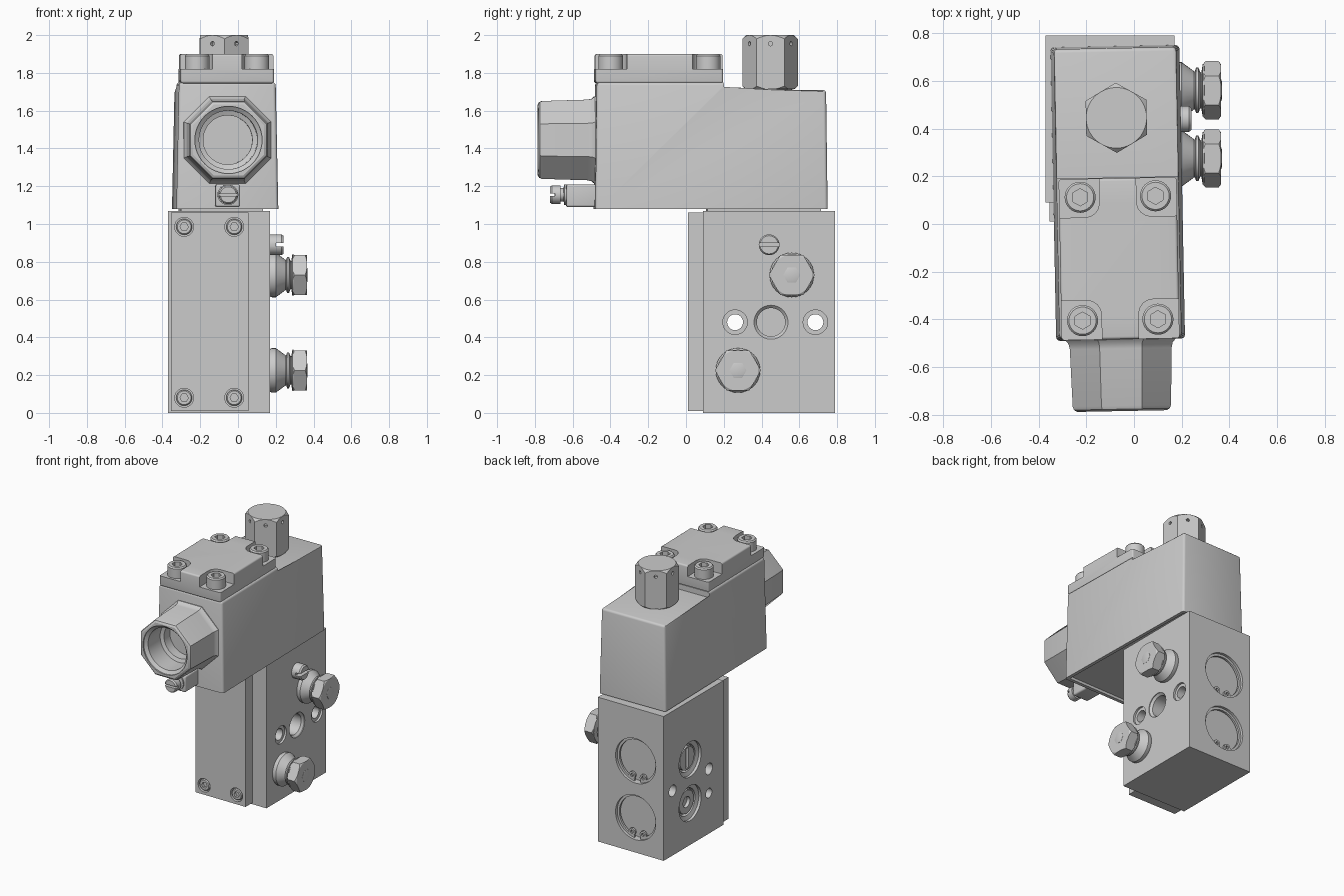
import bpy, bmesh
from math import pi, sin, cos, radians
from mathutils import Vector, Matrix

if "Cube" in bpy.data.objects:
    bpy.data.objects.remove(bpy.data.objects["Cube"])

def finish(name, bm):
    bmesh.ops.recalc_face_normals(bm, faces=bm.faces)
    me = bpy.data.meshes.new(name)
    bm.to_mesh(me)
    bm.free()
    ob = bpy.data.objects.new(name, me)
    bpy.context.collection.objects.link(ob)
    return ob

def lathe(name, profile, loc, axis=(0, 0, 1), n=32, phase=0.0):
    """Revolve (radius, height) points round an axis; few sides give a prism."""
    bm = bmesh.new()
    rings = [[bm.verts.new((r * cos(phase + 2 * pi * i / n), r * sin(phase + 2 * pi * i / n), h))
              for i in range(n)] for r, h in profile]
    for a, b in zip(rings, rings[1:]):
        for i in range(n):
            bm.faces.new((a[i], a[(i + 1) % n], b[(i + 1) % n], b[i]))
    bm.faces.new(rings[0])
    bm.faces.new(rings[-1])
    rot = Matrix() if axis[2] else Vector(axis).to_track_quat('Z', 'Y').to_matrix().to_4x4()
    bm.transform(Matrix.Translation(loc) @ rot)
    return finish(name, bm)

def cyl(name, r, h0, h1, loc, axis=(0, 0, 1), n=32, phase=0.0):
    return lathe(name, [(r, h0), (r, h1)], loc, axis, n, phase)

def box(name, x, y, z, bevel=0.0, upright_only=False):
    bm = bmesh.new()
    bmesh.ops.create_cube(bm, size=1)
    for v in bm.verts:
        v.co = [(s[0] + s[1]) / 2 + c * (s[1] - s[0]) for c, s in zip(v.co, (x, y, z))]
    if bevel:
        edges = [e for e in bm.edges if not upright_only
                 or abs(e.verts[0].co.z - e.verts[1].co.z) > 1e-4]
        bmesh.ops.bevel(bm, geom=edges, offset=bevel, segments=4, profile=0.5, affect='EDGES')
    return finish(name, bm)

def combine(ob, cutters, op='DIFFERENCE'):
    for c in cutters:
        m = ob.modifiers.new("bool", 'BOOLEAN')
        m.operation, m.solver, m.object = op, 'EXACT', c
    bpy.context.view_layer.update()
    me = bpy.data.meshes.new_from_object(ob.evaluated_get(bpy.context.evaluated_depsgraph_get()))
    ob.modifiers.clear()
    ob.data = me
    for c in cutters:
        bpy.data.objects.remove(c)
    return ob

RIGHT, LEFT, FRONT, BACK = (1, 0, 0), (-1, 0, 0), (0, -1, 0), (0, 1, 0)

# Lower valve block with its bores
block = box("valve_block", (-0.37, 0.17), (0.09, 0.79), (0, 1.07))
cuts = []
for y in (0.26, 0.685):                                   # mounting through holes
    cuts += [cyl("c", 0.042, -0.4, 0.4, (0, y, 0.48), RIGHT),
             cyl("c", 0.065, -0.015, 0.1, (0.17, y, 0.48), RIGHT)]
cuts.append(lathe("c", [(0.075, -0.22), (0.075, -0.02), (0.09, -0.005), (0.09, 0.05)],
                  (0.17, 0.45, 0.48), RIGHT))             # centre port
for z in (0.31, 0.635):                                   # ports on the left face
    cuts.append(lathe("c", [(0.1, -0.06), (0.1, -0.03), (0.13, -0.02), (0.13, 0.05)],
                      (-0.37, 0.48, z), LEFT))
cuts.append(cyl("c", 0.035, -0.08, 0.1, (-0.37, 0.26, 0.3), LEFT))
for z in (0.26, 0.68):                                    # piston recesses on the back
    cuts.append(cyl("c", 0.165, -0.05, 0.1, (-0.14, 0.79, z), BACK, 48))
combine(block, cuts)

# Plugs inside the left ports: one drilled, one slotted
drilled = cyl("drilled_port_plug", 0.085, -0.065, -0.03, (-0.37, 0.48, 0.31), LEFT)
combine(drilled, [cyl("c", 0.04, -0.055, 0.1, (-0.37, 0.48, 0.31), LEFT)])
slotted = cyl("slotted_port_plug", 0.085, -0.065, -0.025, (-0.37, 0.48, 0.635), LEFT)
combine(slotted, [box("c", (-0.4, -0.325), (0.465, 0.495), (0.56, 0.71))])

# Retaining rings in the back recesses
for i, z in enumerate((0.26, 0.68)):
    ring = cyl(f"retaining_ring_{i}", 0.166, -0.035, -0.02, (-0.14, 0.79, z), BACK, 48)
    combine(ring, [cyl("c", 0.148, -0.1, 0.1, (-0.14, 0.79, z), BACK, 48),
                   box("c", (-0.165, -0.115), (0.7, 0.9), (z - 0.2, z - 0.1))])
    for s in (-1, 1):
        p = (-0.14 + s * 0.045, 0.79, z - 0.125)
        ear = cyl(f"ring_ear_{i}_{s}", 0.026, -0.035, -0.02, p, BACK, 20)
        combine(ear, [cyl("c", 0.012, -0.1, 0.1, p, BACK, 12)])

# Front cover plate with four sunk socket screws
plate = box("front_plate", (-0.355, 0.055), (0.01, 0.095), (0.01, 1.06))
spots = [(x, 0.01, z) for x in (-0.285, -0.02) for z in (0.08, 0.985)]
combine(plate, [cyl("c", 0.05, -0.03, 0.1, p, FRONT) for p in spots])
for i, p in enumerate(spots):
    screw = lathe(f"plate_screw_{i}", [(0.042, -0.035), (0.042, -0.008), (0.036, -0.002)], p, FRONT)
    combine(screw, [cyl("c", 0.022, -0.022, 0.1, p, FRONT, 6)])

# Hex breather plugs on the right face
for i, (y, z) in enumerate(((0.56, 0.73), (0.275, 0.225))):
    p = (0.17, y, z)
    lathe(f"plug_collar_{i}", [(0.11, -0.01), (0.118, 0.01), (0.118, 0.03), (0.08, 0.082),
                               (0.08, 0.085), (0.095, 0.09), (0.095, 0.1), (0.075, 0.108),
                               (0.075, 0.112), (0.11, 0.118), (0.11, 0.124), (0.08, 0.13)], p, RIGHT)
    head = cyl(f"plug_head_{i}", 0.122, 0.122, 0.195, p, RIGHT, 6)
    combine(head, [lathe("c", [(0.105, 0.115), (0.125, 0.132), (0.125, 0.183), (0.1, 0.2)], p, RIGHT, 48)],
            'INTERSECT')
    lathe(f"plug_cap_{i}", [(0.045, 0.18), (0.045, 0.196), (0.038, 0.198)], p, RIGHT, 6)

# Slotted adjusting screw on the right face
adjuster = lathe("adjusting_screw", [(0.055, -0.02), (0.055, 0.06), (0.048, 0.07)],
                 (0.17, 0.44, 0.89), RIGHT)
combine(adjuster, [box("c", (0.2, 0.3), (0.3, 0.6), (0.88, 0.9))])

# ---- Upper housing, built square and then turned slightly ----
lower_parts = set(bpy.data.objects)
CX = -0.068

# Tapered housing from a stepped side profile
bm = bmesh.new()
side = [(-0.485, 1.08), (0.745, 1.08), (0.737, 1.71), (0.195, 1.71), (0.195, 1.75), (-0.477, 1.75)]
sides = [[bm.verts.new((CX + s * (0.27 - 0.014 * (z - 1.08) / 0.67), y, z)) for y, z in side]
         for s in (-1, 1)]
for vs in sides:
    bm.faces.new(vs)
for i in range(6):
    j = (i + 1) % 6
    bm.faces.new((sides[0][i], sides[0][j], sides[1][j], sides[1][i]))
soft = [e for e in bm.edges if max(v.co.z for v in e.verts) > 1.1
        and not all(abs(v.co.y - 0.195) < 1e-4 for v in e.verts)]
bmesh.ops.bevel(bm, geom=soft, offset=0.016, segments=3, profile=0.5, affect='EDGES')
housing = finish("coil_housing", bm)
combine(housing, [box("c", (CX - 0.245, CX + 0.245), (-0.46, 0.72), (1.0, 1.1))])
box("gasket", (CX - 0.235, CX + 0.2), (0.11, 0.71), (1.065, 1.11))

# Housing lid with four corner pockets and cap screws
lid = box("housing_lid", (CX - 0.247, CX + 0.247), (-0.483, 0.192), (1.745, 1.9), 0.012)
pockets = []
for sx in (-1, 1):
    x = sorted((CX + sx * 0.078, CX + sx * 0.4))
    for y in ((0.03, 0.4), (-0.7, -0.318)):
        pockets.append(box("c", x, y, (1.82, 2.0), 0.06, True))
combine(lid, pockets)
for sx in (-1, 1):
    for y in (0.115, -0.402):
        p = (CX + sx * 0.158, y, 1.815)
        bolt = lathe(f"lid_screw_{sx}_{y}", [(0.065, 0), (0.065, 0.075), (0.057, 0.084)], p)
        combine(bolt, [cyl("c", 0.036, 0.035, 0.2, p, n=6, phase=pi / 2)])

# Octagonal cable entry
p = (CX, -0.482, 1.445)
entry = lathe("cable_entry", [(0.25, -0.01), (0.25, 0.002), (0.236, 0.018), (0.231, 0.04),
                              (0.223, 0.28), (0.217, 0.294), (0.203, 0.302)], p, FRONT, 8, pi / 8)
combine(entry, [lathe("c", [(0.13, 0.05), (0.13, 0.12), (0.155, 0.13), (0.155, 0.275),
                            (0.178, 0.292), (0.178, 0.4)], p, FRONT, 48)])

# Earth terminal under the cable entry
box("earth_boss", (CX - 0.065, CX + 0.065), (-0.635, -0.47), (1.09, 1.21), 0.012)
p = (CX, -0.63, 1.155)
lathe("earth_washers", [(0.055, -0.01), (0.055, 0.015), (0.035, 0.018), (0.035, 0.04)], p, FRONT)
earth = lathe("earth_screw", [(0.05, 0.035), (0.05, 0.08), (0.042, 0.09)], p, FRONT)
combine(earth, [box("c", (CX - 0.1, CX + 0.1), (-0.8, -0.695), (1.148, 1.162))])

# Hexagonal vent cap on top
p = (CX, 0.445, 1.71)
cyl("vent_neck", 0.115, -0.02, 0.02, p)
cap = cyl("vent_cap", 0.147, 0.005, 0.29, p, n=6, phase=pi / 2)
combine(cap, [lathe("c", [(0.125, 0), (0.149, 0.022), (0.149, 0.268), (0.122, 0.295)], p, n=48)],
        'INTERSECT')
combine(cap, [cyl("c", 0.012, 0.1, 0.2, (CX, 0.445, 1.955), (cos(a), sin(a), 0), 12)
              for a in (pi / 3 * k for k in range(6))])

# Turn the upper housing about its centre
pivot = Vector((CX, 0.13, 0))
turn = Matrix.Translation(pivot) @ Matrix.Rotation(radians(1.1), 4, 'Z') @ Matrix.Translation(-pivot)
for ob in set(bpy.data.objects) - lower_parts:
    ob.data.transform(turn)

# Smooth round parts, keep hard edges
for ob in bpy.data.objects:
    ob.select_set(True)
    bpy.context.view_layer.objects.active = ob
bpy.ops.object.shade_smooth_by_angle(angle=radians(30))
